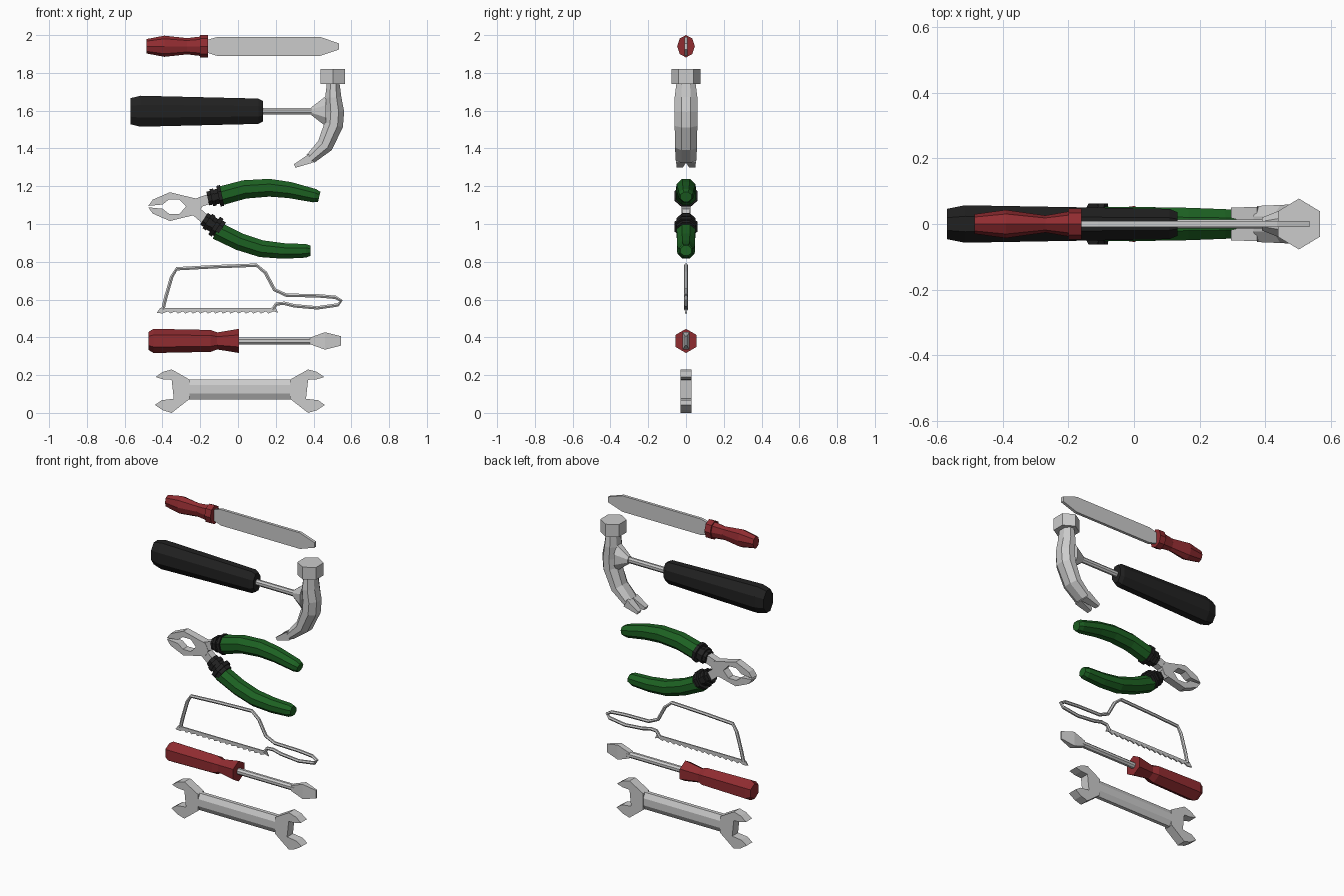
import bpy, bmesh
from math import cos, sin, pi
from mathutils import Vector


def material(name, rgb):
    m = bpy.data.materials.new(name)
    m.diffuse_color = (*rgb, 1)
    return m


RED = material("red_plastic", (0.28, 0.025, 0.03))
GREEN = material("green_rubber", (0.012, 0.12, 0.016))
BLACK = material("black_rubber", (0.015, 0.015, 0.015))


def finish(bm, name, mat):
    bmesh.ops.recalc_face_normals(bm, faces=bm.faces)
    me = bpy.data.meshes.new(name)
    bm.to_mesh(me)
    bm.free()
    if mat:
        me.materials.append(mat)
    ob = bpy.data.objects.new(name, me)
    bpy.context.collection.objects.link(ob)
    return ob


def loft(name, stations, sides=8, flat=True, mat=None):
    """Rings along a path in the xz plane; station = x, z, half width, half depth, [y].
    flat=True turns flat sides outward, otherwise corners point outward."""
    bm = bmesh.new()
    rot = pi / sides if flat else 0
    k = 1 / cos(rot)
    pts = [Vector(s[:2]) for s in stations]
    rings = []
    for i, s in enumerate(stations):
        t = (pts[min(i + 1, len(pts) - 1)] - pts[max(i - 1, 0)]).normalized()
        y = s[4] if len(s) > 4 else 0
        ring = []
        for j in range(sides):
            a = rot + 2 * pi * j / sides
            w, d = s[2] * k * cos(a), s[3] * k * sin(a)
            ring.append(bm.verts.new((s[0] - t.y * w, y + d, s[1] + t.x * w)))
        rings.append(ring)
    for a, b in zip(rings, rings[1:]):
        for j in range(sides):
            n = (j + 1) % sides
            bm.faces.new((a[j], a[n], b[n], b[j]))
    bm.faces.new(rings[0])
    bm.faces.new(rings[-1])
    return finish(bm, name, mat)


def prism(name, outline, half, mat=None):
    """Flat plate: xz outline with thickness along y."""
    bm = bmesh.new()
    f = bm.faces.new([bm.verts.new((x, -half, z)) for x, z in outline])
    ext = bmesh.ops.extrude_face_region(bm, geom=[f])["geom"]
    bmesh.ops.translate(bm, vec=(0, 2 * half, 0),
                        verts=[g for g in ext if isinstance(g, bmesh.types.BMVert)])
    return finish(bm, name, mat)


def straight(name, z, stations, **kw):
    return loft(name, [(x, z, h, d) for x, h, d in stations], **kw)


# File
straight("file_handle", 1.941,
         [(-0.485, 0.038, 0.03), (-0.39, 0.056, 0.043), (-0.27, 0.043, 0.026),
          (-0.2, 0.051, 0.038), (-0.2, 0.059, 0.047), (-0.16, 0.059, 0.047)],
         flat=False, mat=RED)
prism("file_blade", [(-0.17, 1.909), (-0.11, 1.89), (0.435, 1.89), (0.535, 1.924),
                     (0.535, 1.956), (0.435, 1.99), (-0.11, 1.99), (-0.17, 1.973)], 0.009)

# Hammer
straight("hammer_handle", 1.597,
         [(-0.57, 0.069, 0.046), (-0.515, 0.082, 0.057),
          (0.108, 0.067, 0.046), (0.132, 0.055, 0.036)], mat=BLACK)
straight("hammer_shaft", 1.597, [(0.1, 0.018, 0.014), (0.42, 0.018, 0.014)])
straight("hammer_cheek", 1.597, [(0.39, 0.022, 0.02), (0.465, 0.08, 0.05)])
loft("hammer_face", [(0.502, 1.82, 0.064, 0.067), (0.502, 1.742, 0.064, 0.067)], sides=6)
loft("hammer_head", [(0.504, 1.75, 0.033, 0.05), (0.504, 1.67, 0.043, 0.06),
                     (0.512, 1.595, 0.05, 0.06), (0.507, 1.525, 0.05, 0.06),
                     (0.46, 1.415, 0.043, 0.058), (0.383, 1.345, 0.029, 0.055)])
for side, label in ((-1, "front"), (1, "back")):
    loft("hammer_claw_" + label,
         [(0.385, 1.347, 0.025, 0.026, side * 0.026),
          (0.30, 1.307, 0.01, 0.016, side * 0.034)], sides=4)

# Pliers
CZ = 1.092
jaw = [(-0.475, 1.096), (-0.451, 1.129), (-0.361, 1.168), (-0.266, 1.145), (-0.21, 1.132),
       (-0.19, CZ), (-0.275, CZ), (-0.31, 1.13), (-0.365, 1.13), (-0.40, 1.103)]
prism("pliers_upper_jaw", jaw, 0.024)
prism("pliers_lower_jaw", [(x, 2 * CZ - z) for x, z in jaw], 0.024)


def collar(name, a, b):
    """Stepped grip guard with three ridges."""
    a, b = Vector(a), Vector(b)
    st = []
    for i, (h, d) in enumerate([(0.037, 0.04), (0.046, 0.05), (0.04, 0.045),
                                (0.056, 0.062), (0.047, 0.05)]):
        for t in (i / 5, (i + 1) / 5):
            st.append((*a.lerp(b, t), h, d))
    loft(name, st, mat=BLACK)


upper = [(-0.087, 1.15, 0.05), (0.034, 1.183, 0.049), (0.166, 1.192, 0.047),
         (0.272, 1.18, 0.043), (0.405, 1.15, 0.036), (0.43, 1.144, 0.027)]
lower = [(-0.113, 0.965, 0.047), (0.008, 0.906, 0.046), (0.124, 0.869, 0.045),
         (0.245, 0.857, 0.041), (0.36, 0.858, 0.036), (0.384, 0.859, 0.027)]
for label, path, arm, ends in (
        ("upper", upper, [(-0.26, 1.095), (-0.14, 1.137)], [(-0.16, 1.135), (-0.066, 1.155)]),
        ("lower", lower, [(-0.25, 1.09), (-0.15, 1.005)], [(-0.18, 1.028), (-0.09, 0.968)])):
    loft(f"pliers_{label}_arm", [(x, z, 0.026, 0.022) for x, z in arm], sides=4)
    collar(f"pliers_{label}_collar", *ends)
    loft(f"pliers_{label}_grip", [(x, z, h, h * 1.05) for x, z, h in path], mat=GREEN)

# Hacksaw
frame = [(-0.398, 0.546), (-0.383, 0.61), (-0.351, 0.72), (-0.325, 0.763), (-0.124, 0.774),
         (0.098, 0.782), (0.145, 0.742), (0.193, 0.652), (0.256, 0.623), (0.42, 0.62),
         (0.515, 0.612), (0.546, 0.594), (0.53, 0.572), (0.42, 0.556), (0.298, 0.567),
         (0.245, 0.58), (0.203, 0.577), (0.182, 0.546)]
loft("hacksaw_frame", [(x, z, 0.009, 0.009) for x, z in frame], sides=6)
teeth = []
for i in range(15):
    x = 0.19 - i * 0.04
    teeth += [(x, 0.538), (x - 0.03, 0.526)]
prism("hacksaw_blade", [(-0.43, 0.53), (-0.412, 0.555), (0.2, 0.555), (0.212, 0.53)] + teeth,
      0.004)

# Screwdriver
straight("screwdriver_handle", 0.381,
         [(-0.475, 0.047, 0.047), (-0.447, 0.064, 0.064), (-0.145, 0.058, 0.058),
          (-0.11, 0.045, 0.045), (0.005, 0.064, 0.064)], sides=6, flat=False, mat=RED)
straight("screwdriver_shaft", 0.381, [(0, 0.018, 0.018), (0.4, 0.018, 0.018)])
straight("screwdriver_tip", 0.381,
         [(0.38, 0.017, 0.017), (0.46, 0.046, 0.018), (0.545, 0.025, 0.005)], sides=4)

# Wrench
end = [(-0.437, 0.19), (-0.398, 0.217), (-0.351, 0.23), (-0.256, 0.176), (-0.256, 0.074),
       (-0.351, 0.0), (-0.398, 0.014), (-0.44, 0.042), (-0.404, 0.067), (-0.34, 0.075),
       (-0.351, 0.175), (-0.398, 0.178)]
prism("wrench_left_end", end, 0.029)
prism("wrench_right_end", [(0.02 - x, z) for x, z in end], 0.029)
straight("wrench_shaft", 0.125, [(-0.3, 0.053, 0.028), (0.32, 0.053, 0.028)])
